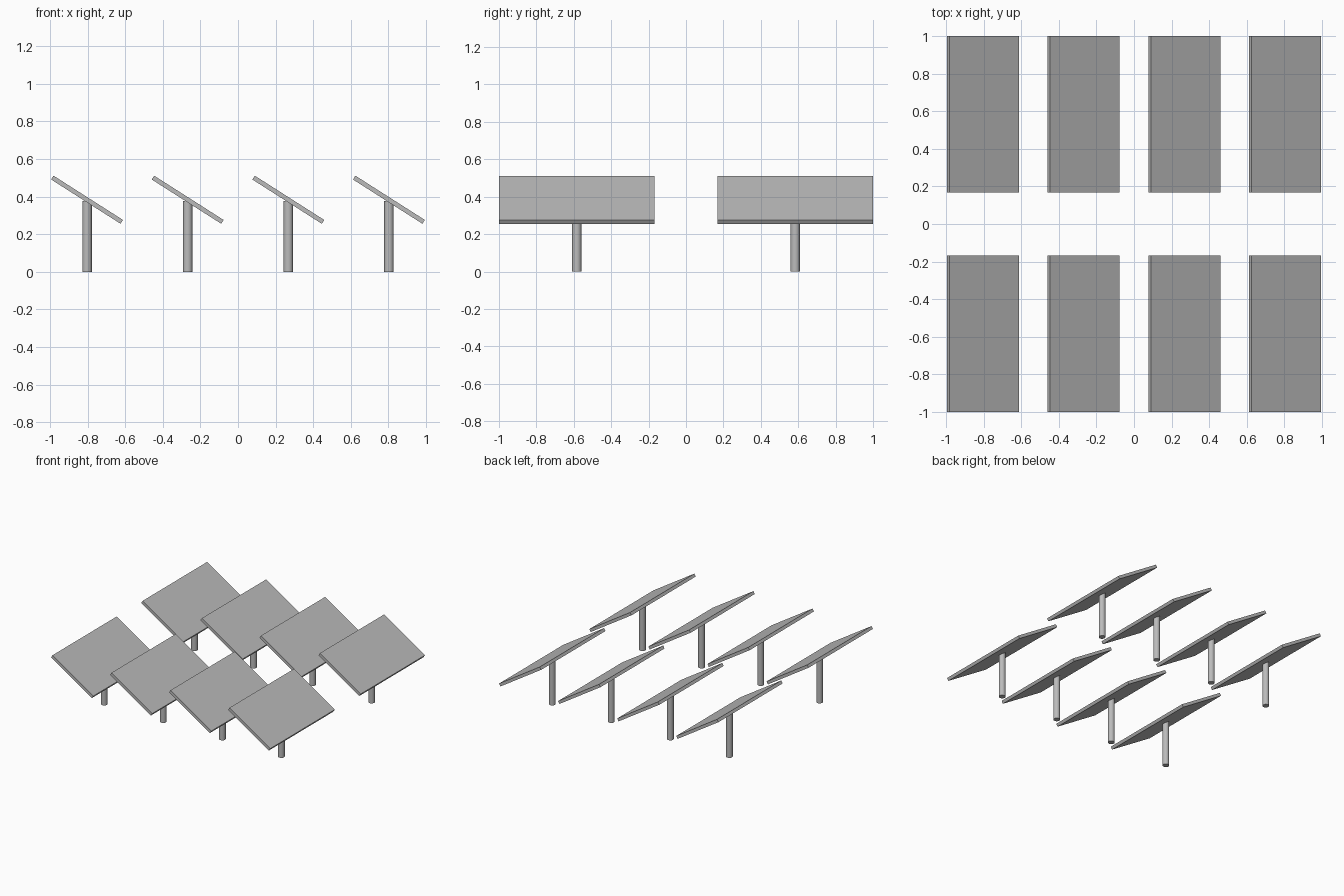
import bpy
import math

cube = bpy.data.objects.get("Cube")
if cube:
    bpy.data.objects.remove(cube, do_unlink=True)

# Single flat grey
grey = bpy.data.materials.new("plain_grey")
grey.use_nodes = True
colour = (0.5, 0.5, 0.5, 1)
grey.diffuse_color = colour
grey.node_tree.nodes["Principled BSDF"].inputs["Base Color"].default_value = colour

TILT = math.radians(32.5)
SPACING = 0.535
ROW_Y = 0.584
PANEL_SIZE = (0.438, 0.832, 0.024)
PANEL_Z = 0.383
POST_RADIUS = 0.025
POST_HEIGHT = 0.377


def add_post(name, x, y):
    bpy.ops.mesh.primitive_cylinder_add(
        vertices=32, radius=POST_RADIUS, depth=POST_HEIGHT,
        location=(x, y, POST_HEIGHT / 2))
    post = bpy.context.object
    post.name = name
    post.data.materials.append(grey)
    bpy.ops.object.shade_smooth_by_angle(angle=math.radians(30))


def add_panel(name, x, y):
    bpy.ops.mesh.primitive_cube_add(
        size=1, location=(x, y, PANEL_Z), rotation=(0, TILT, 0))
    panel = bpy.context.object
    panel.name = name
    panel.scale = PANEL_SIZE
    bpy.ops.object.transform_apply(location=False, rotation=False, scale=True)
    panel.data.materials.append(grey)


# Two rows of four tilted panels, each on its own post
for row, y in (("front", -ROW_Y), ("back", ROW_Y)):
    for i in range(4):
        x = (i - 1.5) * SPACING
        add_post(f"{row}_post_{i + 1}", x, y)
        add_panel(f"{row}_panel_{i + 1}", x, y)
